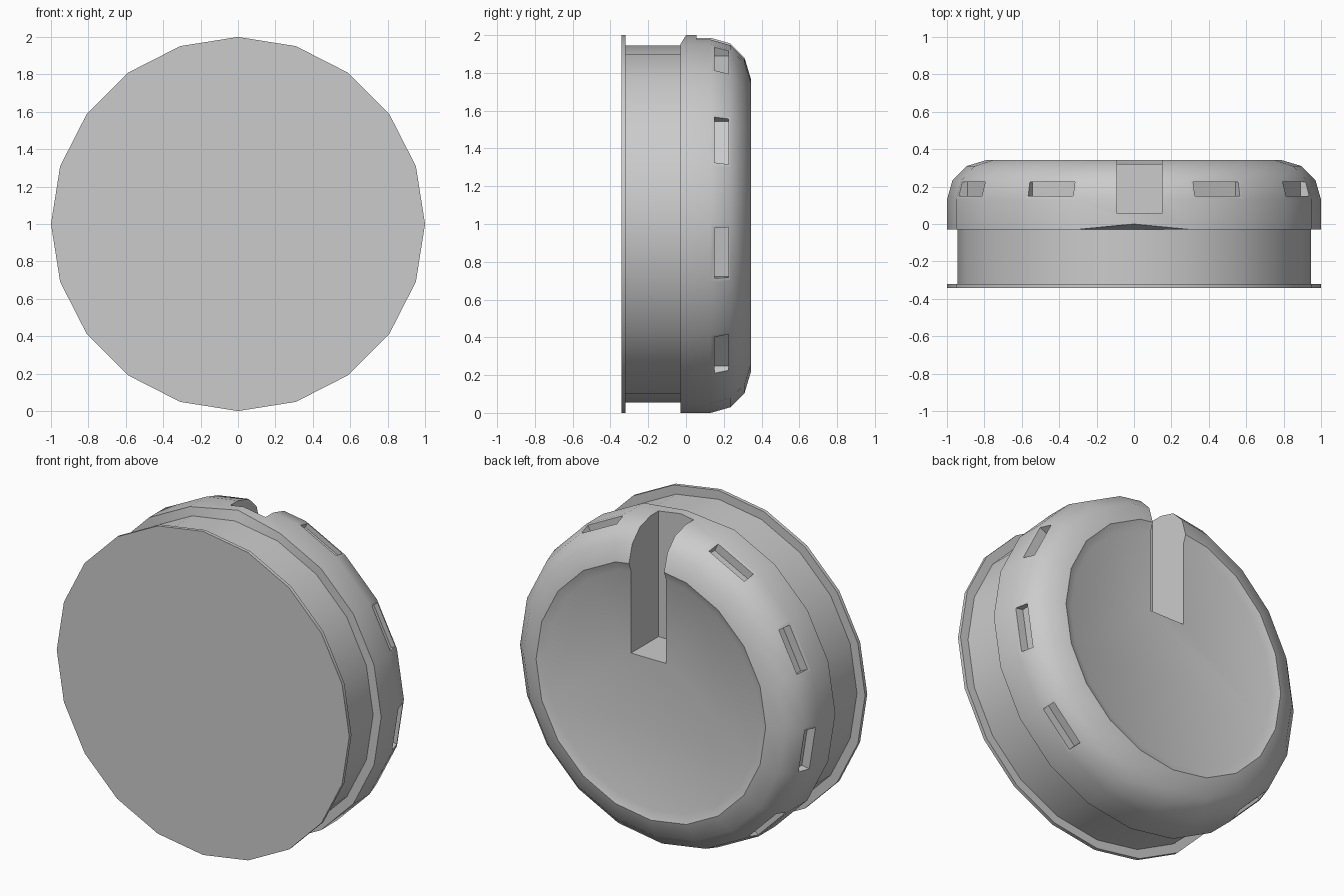
import bpy, bmesh, math
from mathutils import Matrix

if "Cube" in bpy.data.objects:
    bpy.data.objects.remove(bpy.data.objects["Cube"])

SIDES = 20

# (radius, y) from the front flange to the dished back face
PROFILE = [(1, -0.342), (1, -0.32), (0.945, -0.32), (0.945, -0.03), (1, -0.03),
           (1, 0.13), (0.97, 0.235), (0.895, 0.31), (0.785, 0.343), (0.73, 0.322)]


def make_object(name, bm):
    bmesh.ops.recalc_face_normals(bm, faces=bm.faces)
    mesh = bpy.data.meshes.new(name)
    bm.to_mesh(mesh)
    bm.free()
    obj = bpy.data.objects.new(name, mesh)
    bpy.context.collection.objects.link(obj)
    return obj


def lathe(name, profile):
    bm = bmesh.new()
    rings = []
    for r, y in profile:
        rings.append([bm.verts.new((r * math.sin(2 * math.pi * i / SIDES), y,
                                    1 + r * math.cos(2 * math.pi * i / SIDES)))
                      for i in range(SIDES)])
    for a, b in zip(rings, rings[1:]):
        for i in range(SIDES):
            j = (i + 1) % SIDES
            bm.faces.new((a[i], a[j], b[j], b[i]))
    bm.faces.new(rings[0])
    bm.faces.new(rings[-1])
    # small dip in the cap's front lip at the top
    rings[4][0].co.y = 0.0
    return make_object(name, bm)


def add_box(bm, centre, size, turn=0):
    # box placed relative to the disc axis, turned clockwise from the top
    m = (Matrix.Translation((0, 0, 1)) @ Matrix.Rotation(turn, 4, 'Y')
         @ Matrix.Translation(centre) @ Matrix.Diagonal((*size, 1)))
    bmesh.ops.create_cube(bm, size=1, matrix=m)


body = lathe("round_body", PROFILE)

# Cutters: the long slot in the back and eight side windows
cut = bmesh.new()
add_box(cut, (0.03, 0.355, 0.70), (0.24, 0.60, 1.0))
for angle in (27, 63, 99, 135):
    for side in (1, -1):
        add_box(cut, (0, 0.188, 1.03), (0.27, 0.075, 0.20), side * math.radians(angle))
cutter = make_object("slot_and_window_cutter", cut)
cutter.hide_render = True

mod = body.modifiers.new("cuts", 'BOOLEAN')
mod.operation = 'DIFFERENCE'
mod.solver = 'EXACT'
mod.object = cutter

bpy.context.view_layer.objects.active = body
body.select_set(True)
bpy.ops.object.modifier_apply(modifier=mod.name)
bpy.data.objects.remove(cutter, do_unlink=True)

# Smooth the rounded rim, keep the hard edges
bpy.ops.object.shade_smooth_by_angle(angle=math.radians(36))
